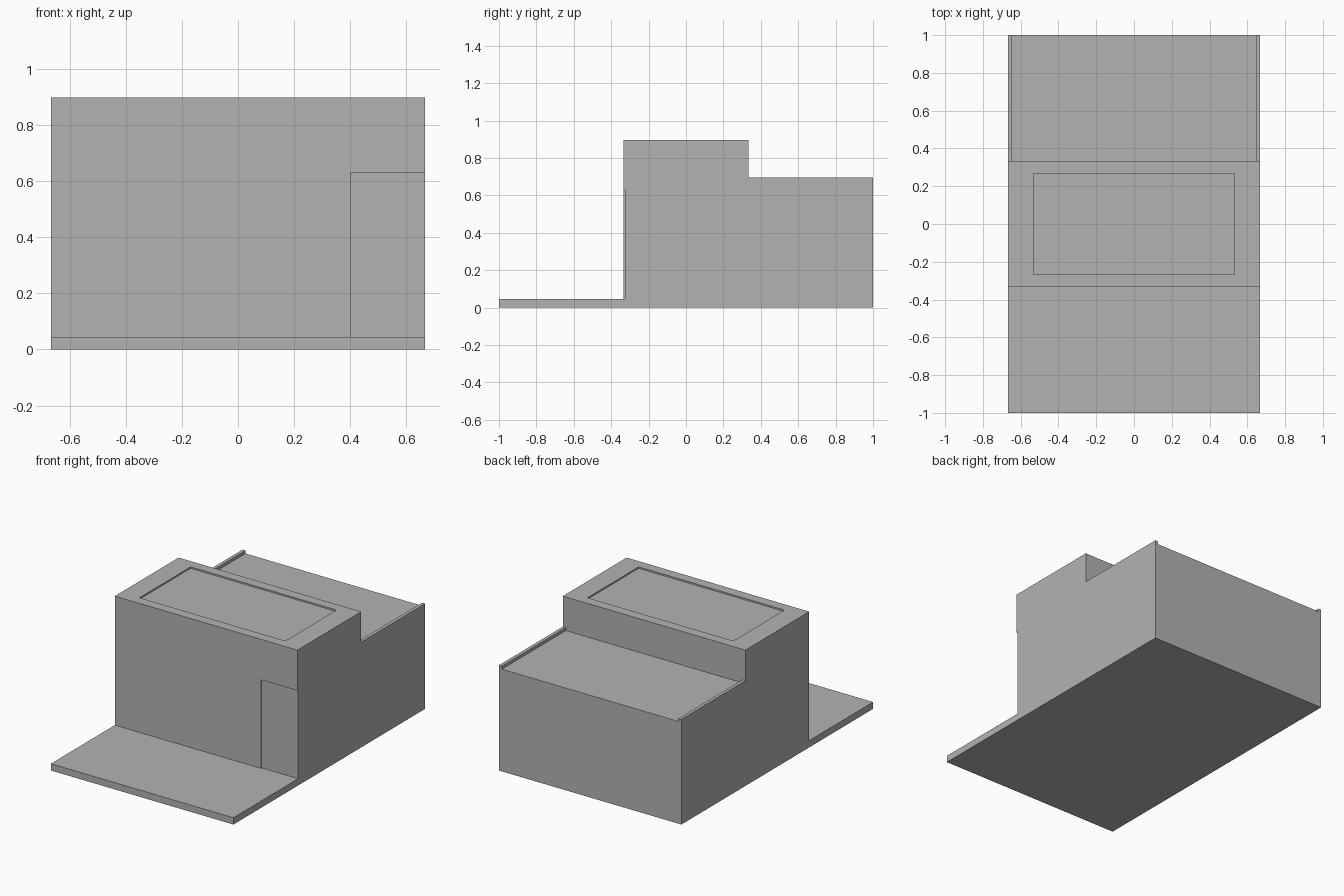
import bpy, bmesh
from mathutils import Vector

cube = bpy.data.objects.get("Cube")
if cube:
    bpy.data.objects.remove(cube, do_unlink=True)

W = 0.667        # half width
THIRD = 0.333    # the depth is split in three equal bays
SLAB, DECK, RIM, ROOF = 0.045, 0.675, 0.695, 0.897

grey = bpy.data.materials.new("plain grey")
grey.use_nodes = True
colour = (0.45, 0.45, 0.45, 1)
grey.diffuse_color = colour
grey.node_tree.nodes["Principled BSDF"].inputs["Base Color"].default_value = colour


def finish(name, bm):
    bmesh.ops.recalc_face_normals(bm, faces=bm.faces)
    mesh = bpy.data.meshes.new(name)
    bm.to_mesh(mesh)
    bm.free()
    mesh.materials.append(grey)
    obj = bpy.data.objects.new(name, mesh)
    bpy.context.collection.objects.link(obj)
    return obj


def box(name, low, high):
    bm = bmesh.new()
    bmesh.ops.create_cube(bm, size=1)
    low, high = Vector(low), Vector(high)
    for v in bm.verts:
        v.co = (low + high) / 2 + v.co * (high - low)
    return finish(name, bm)


def cut(target, name, low, high):
    cutter = box(name, low, high)
    cutter.hide_render = True
    cutter.hide_set(True)
    cutter.display_type = 'WIRE'
    mod = target.modifiers.new(name, 'BOOLEAN')
    mod.operation = 'DIFFERENCE'
    mod.solver = 'EXACT'
    mod.object = cutter
    bpy.context.view_layer.objects.active = target
    bpy.ops.object.modifier_apply(modifier=mod.name)
    bpy.data.objects.remove(cutter, do_unlink=True)


# Stepped building: forecourt slab, tall block and lower rear block
profile = [(-1, 0), (1, 0), (1, DECK), (THIRD, DECK), (THIRD, ROOF),
           (-THIRD, ROOF), (-THIRD, SLAB), (-1, SLAB)]
bm = bmesh.new()
side = bm.faces.new([bm.verts.new((-W, y, z)) for y, z in profile])
ext = bmesh.ops.extrude_face_region(bm, geom=[side])
moved = [g for g in ext["geom"] if isinstance(g, bmesh.types.BMVert)]
bmesh.ops.translate(bm, vec=(2 * W, 0, 0), verts=moved)
building = finish("building", bm)

# Shallow roof panel and shallow recess at the front corner
cut(building, "roof_recess", (-0.533, -0.267, ROOF - 0.01), (0.533, 0.267, 1))
cut(building, "wall_recess", (0.4, -0.5, SLAB), (0.8, -THIRD + 0.008, 0.63))

# Low rims along both sides of the rear deck
for name, s in (("left_rim", 1), ("right_rim", -1)):
    xs = sorted((s * W, s * (W - 0.022)))
    box(name, (xs[0], THIRD, DECK), (xs[1], 1, RIM))
